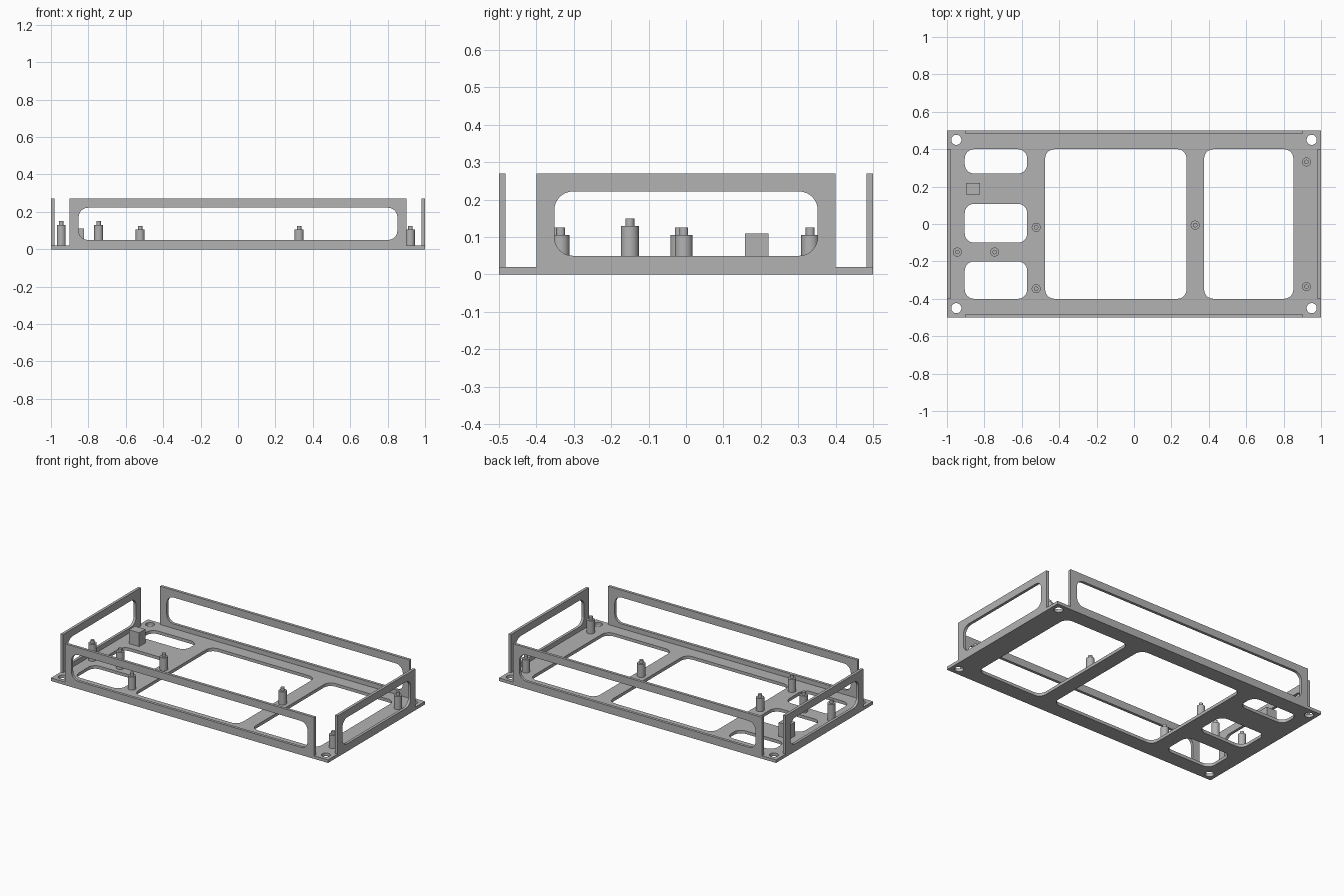
import bpy
import bmesh
from math import cos, sin, pi, radians
from mathutils import Matrix, Vector

old = bpy.data.objects.get("Cube")
if old:
    bpy.data.objects.remove(old, do_unlink=True)

PLATE_T = 0.02      # base plate thickness
WALL_T = 0.018      # wall thickness
WALL_H = 0.27
RADIUS = 0.05       # window corner radius

grey = bpy.data.materials.new("plain grey")
grey.use_nodes = True
colour = (0.45, 0.45, 0.45, 1)
grey.diffuse_color = colour
grey.node_tree.nodes["Principled BSDF"].inputs["Base Color"].default_value = colour


def finish(name, bm, matrix=Matrix()):
    bmesh.ops.recalc_face_normals(bm, faces=bm.faces)
    mesh = bpy.data.meshes.new(name)
    bm.to_mesh(mesh)
    bm.free()
    mesh.materials.append(grey)
    obj = bpy.data.objects.new(name, mesh)
    obj.matrix_world = matrix
    bpy.context.collection.objects.link(obj)
    bpy.ops.object.select_all(action='DESELECT')
    obj.select_set(True)
    bpy.context.view_layer.objects.active = obj
    bpy.ops.object.shade_smooth_by_angle(angle=radians(30))
    return obj


def arc(cx, cy, r, start, sweep, steps):
    return [(cx + r * cos(start + sweep * i / steps),
             cy + r * sin(start + sweep * i / steps)) for i in range(steps + 1)]


def circle(cx, cy, r):
    return arc(cx, cy, r, 0, 2 * pi, 32)[:-1]


def window(x0, x1, y0, y1, r=RADIUS):
    corners = [(x1 - r, y1 - r), (x0 + r, y1 - r), (x0 + r, y0 + r), (x1 - r, y0 + r)]
    return [p for i, (cx, cy) in enumerate(corners)
            for p in arc(cx, cy, r, i * pi / 2, pi / 2, 8)]


def panel(name, outline, holes, thickness, matrix=Matrix()):
    """Flat sheet with holes, extruded along its local z."""
    bm = bmesh.new()
    for loop in [outline] + holes:
        verts = [bm.verts.new((x, y, 0)) for x, y in loop]
        for a, b in zip(verts, verts[1:] + verts[:1]):
            bm.edges.new((a, b))
    bmesh.ops.triangle_fill(bm, edges=bm.edges[:], use_beauty=True, normal=(0, 0, 1))
    ext = bmesh.ops.extrude_face_region(bm, geom=bm.faces[:], use_keep_orig=True)
    top = [g for g in ext["geom"] if isinstance(g, bmesh.types.BMVert)]
    bmesh.ops.translate(bm, verts=top, vec=Vector((0, 0, thickness)))
    return finish(name, bm, matrix)


# Base plate: edges are stepped in where the walls stand
quarter = [(1 - WALL_T, 0.4), (1, 0.4), (1, 0.5), (0.9, 0.5), (0.9, 0.5 - WALL_T)]
outline = []
for sx, sy in ((1, 1), (-1, 1), (-1, -1), (1, -1)):
    pts = [(sx * x, sy * y) for x, y in quarter]
    outline += pts if sx * sy > 0 else pts[::-1]
holes = [window(-0.905, -0.571, y0, y1)
         for y0, y1 in ((0.27, 0.4), (-0.1, 0.108), (-0.4, -0.2))]
holes += [window(-0.475, 0.281, -0.4, 0.4), window(0.375, 0.852, -0.4, 0.4)]
holes += [circle(sx * 0.95, sy * 0.45, 0.027) for sx in (-1, 1) for sy in (-1, 1)]
panel("base_plate", outline, holes, PLATE_T)

# Four upright walls, each with one long rounded window
upright = Matrix.Rotation(pi / 2, 4, 'X')
sideways = Matrix.Rotation(pi / 2, 4, 'Z') @ upright
for name, half, place, turn in (
        ("front_wall", 0.9, (0, WALL_T - 0.5, 0), upright),
        ("back_wall", 0.9, (0, 0.5, 0), upright),
        ("left_wall", 0.4, (1 - WALL_T, 0, 0), sideways),
        ("right_wall", 0.4, (-1, 0, 0), sideways)):
    rect = [(-half, 0), (half, 0), (half, WALL_H), (-half, WALL_H)]
    opening = window(0.048 - half, half - 0.048, 0.05, 0.222)
    panel(name, rect, [opening], WALL_T, Matrix.Translation(place) @ turn)


# Standoffs: a round post with a thinner locating pin
def standoff(name, x, y, top):
    bm = bmesh.new()
    profile = [(0, PLATE_T), (0.024, PLATE_T), (0.024, top),
               (0.012, top), (0.012, top + 0.02), (0, top + 0.02)]
    verts = [bm.verts.new((r, 0, z)) for r, z in profile]
    edges = [bm.edges.new(pair) for pair in zip(verts, verts[1:])]
    bmesh.ops.spin(bm, geom=verts + edges, cent=(0, 0, 0), axis=(0, 0, 1),
                   angle=2 * pi, steps=32)
    bmesh.ops.remove_doubles(bm, verts=bm.verts, dist=0.0001)
    finish(name, bm, Matrix.Translation((x, y, 0)))


for i, (x, y) in enumerate([(-0.945, -0.15), (-0.745, -0.15)]):
    standoff(f"tall_standoff_{i + 1}", x, y, 0.13)
for i, (x, y) in enumerate([(-0.523, -0.018), (-0.523, -0.346), (0.327, -0.006),
                            (0.922, 0.332), (0.922, -0.335)]):
    standoff(f"short_standoff_{i + 1}", x, y, 0.105)

# Small rectangular support block
bm = bmesh.new()
bmesh.ops.create_cube(bm, size=1, matrix=Matrix.Translation((-0.861, 0.189, 0.065))
                      @ Matrix.Diagonal((0.075, 0.062, 0.09, 1)))
finish("support_block", bm)
